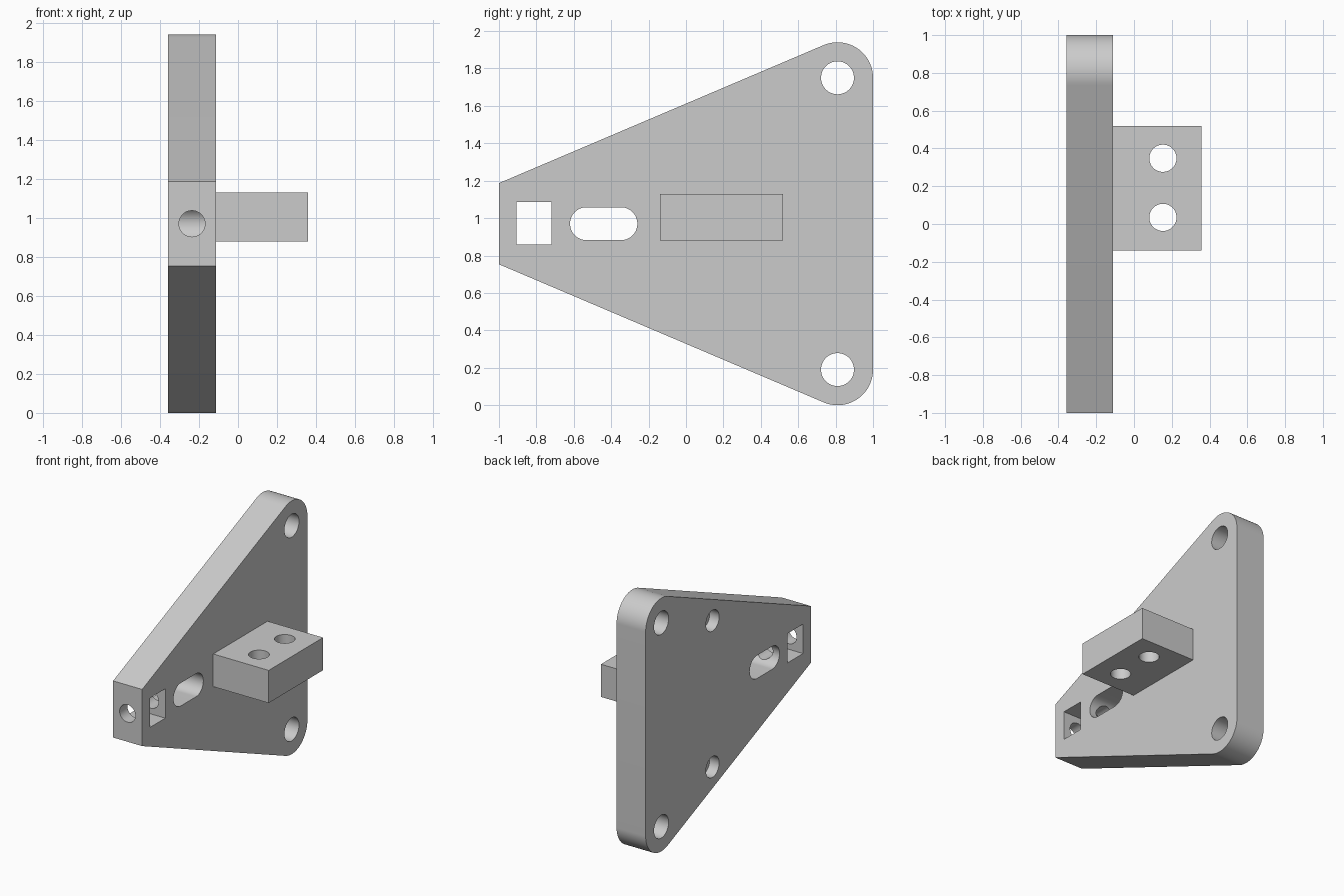
import bpy, bmesh, math
from mathutils import Matrix, Vector

cube = bpy.data.objects.get("Cube")
if cube:
    bpy.data.objects.remove(cube, do_unlink=True)

GREY = (0.6, 0.6, 0.6, 1)
grey = bpy.data.materials.new("plain grey")
grey.use_nodes = True
grey.diffuse_color = GREY
grey.node_tree.nodes["Principled BSDF"].inputs["Base Color"].default_value = GREY

MID = 0.97                      # height of the symmetry plane
X0, X1, X2 = -0.358, -0.112, 0.358   # plate back, plate face, tab end


def add_object(name, bm):
    bmesh.ops.recalc_face_normals(bm, faces=bm.faces)
    mesh = bpy.data.meshes.new(name)
    bm.to_mesh(mesh)
    bm.free()
    mesh.materials.append(grey)
    obj = bpy.data.objects.new(name, mesh)
    bpy.context.collection.objects.link(obj)
    return obj


def extrude_x(name, outline, xa, xb):
    """Extrude a (y, z) outline along x."""
    bm = bmesh.new()
    face = bm.faces.new([bm.verts.new((xa, y, z)) for y, z in outline])
    out = bmesh.ops.extrude_face_region(bm, geom=[face])
    verts = [g for g in out["geom"] if isinstance(g, bmesh.types.BMVert)]
    bmesh.ops.translate(bm, verts=verts, vec=(xb - xa, 0, 0))
    return add_object(name, bm)


def arc(cy, cz, r, a0, a1, n):
    return [(cy + r * math.cos(a0 + (a1 - a0) * i / n),
             cz + r * math.sin(a0 + (a1 - a0) * i / n)) for i in range(n + 1)]


def box(y0, y1, z0, z1):
    return [(y0, z0), (y1, z0), (y1, z1), (y0, z1)]


def cylinder(name, start, end, r):
    start, end = Vector(start), Vector(end)
    axis = end - start
    turn = axis.to_track_quat("Z", "Y").to_matrix().to_4x4()
    bm = bmesh.new()
    bmesh.ops.create_cone(bm, cap_ends=True, segments=64, radius1=r, radius2=r,
                          depth=axis.length,
                          matrix=Matrix.Translation((start + end) / 2) @ turn)
    return add_object(name, bm)


def cut(obj, cutters):
    """Subtract every cutter, then bake the result and drop the cutters."""
    for c in cutters:
        c.hide_render = True
        mod = obj.modifiers.new(c.name, "BOOLEAN")
        mod.operation = "DIFFERENCE"
        mod.solver = "EXACT"
        mod.object = c
    graph = bpy.context.evaluated_depsgraph_get()
    mesh = bpy.data.meshes.new_from_object(obj.evaluated_get(graph))
    obj.modifiers.clear()
    obj.data = mesh
    for c in cutters:
        bpy.data.objects.remove(c, do_unlink=True)


# Tapered plate: blunt front end, tangent sides, two rounded rear corners
R, CY, CZ, NOSE = 0.19, 0.81, 0.78, 0.217
dy, dz = CY + 1, CZ - NOSE
tangent = math.atan2(dz, dy) + math.asin(R / math.hypot(dy, dz)) + math.pi / 2
upper = [(1 - 1e-9 if abs(y - 1) < 1e-6 else y, z)
         for y, z in arc(CY, CZ, R, 0, tangent, 32)] + [(-1, NOSE)]
lower = [(y, -z) for y, z in reversed(upper)]
plate = extrude_x("tapered_plate", [(y, z + MID) for y, z in upper + lower], X0, X1)

# Plate openings: window, slot, front bore, corner holes and blind holes
half = math.pi / 2
slot = arc(-0.348, MID, 0.088, -half, half, 32) + arc(-0.532, MID, 0.088, half, 3 * half, 32)
cutters = [
    extrude_x("window_cutter", box(-0.905, -0.72, MID - 0.11, MID + 0.115), -0.5, 0.1),
    extrude_x("slot_cutter", slot, -0.5, 0.1),
    cylinder("bore_cutter", (-0.236, -1.2, MID), (-0.236, -0.45, MID), 0.067),
]
for side in (-1, 1):
    z = MID + side * CZ
    cutters.append(cylinder("corner_cutter", (-0.5, CY, z), (0.1, CY, z), 0.088))
    z = MID + side * 0.56
    cutters.append(cylinder("blind_cutter", (-0.5, 0.19, z), (X0 + 0.08, 0.19, z), 0.08))
cut(plate, cutters)

# Side tab with two vertical holes
tab = extrude_x("side_tab", box(-0.14, 0.518, 0.88, 1.13), X1, X2)
cut(tab, [cylinder("tab_cutter", (0.153, y, 0.7), (0.153, y, 1.3), 0.072)
          for y in (0.035, 0.348)])

# Smooth round walls, keep crisp edges
bpy.ops.object.select_all(action="DESELECT")
for obj in (plate, tab):
    obj.select_set(True)
bpy.context.view_layer.objects.active = plate
bpy.ops.object.shade_smooth_by_angle(angle=math.radians(30))
